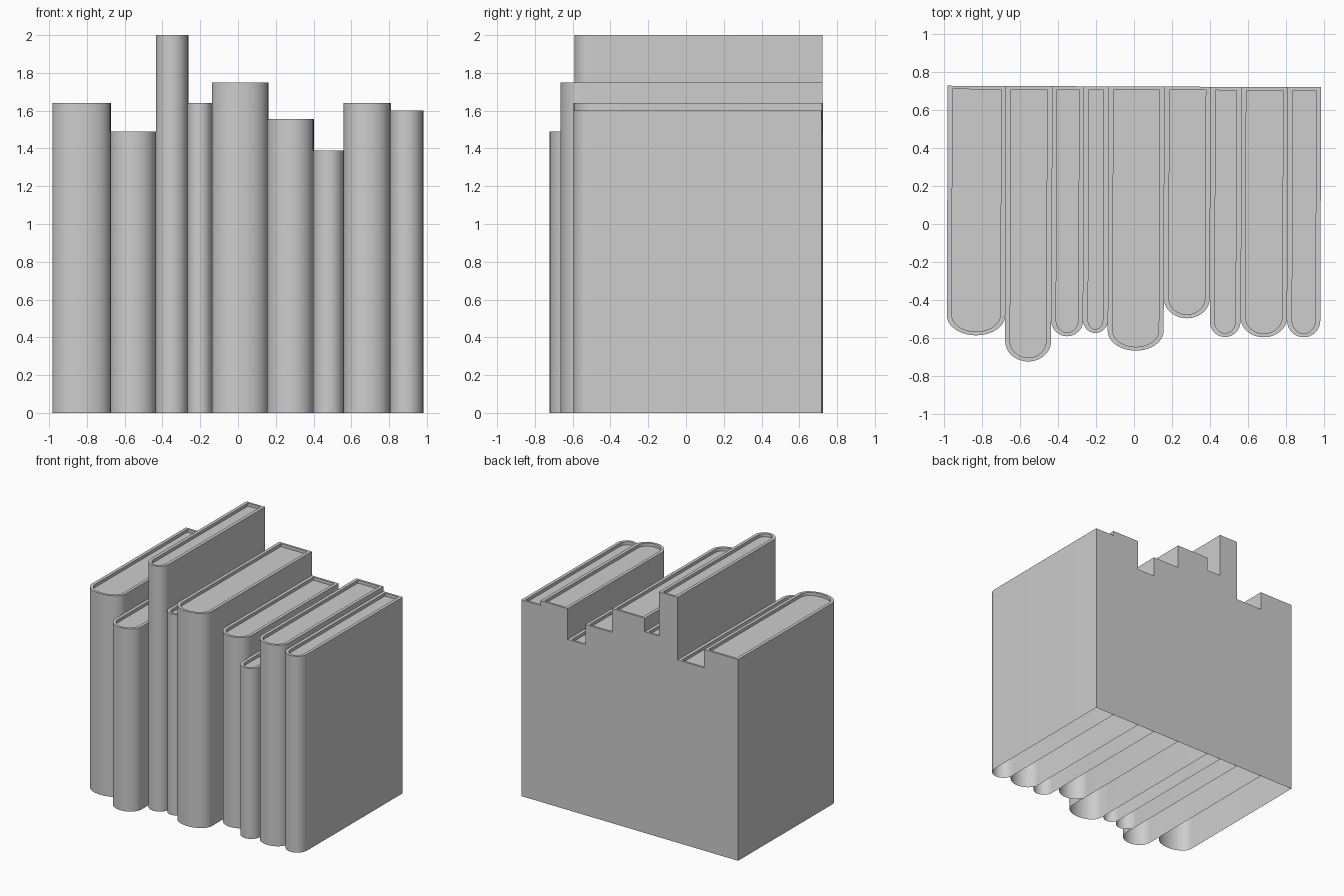
import bpy
import bmesh
import math

if "Cube" in bpy.data.objects:
    bpy.data.objects.remove(bpy.data.objects["Cube"], do_unlink=True)

grey = bpy.data.materials.new("plain grey")
grey.use_nodes = True
grey.diffuse_color = (0.61, 0.61, 0.61, 1)
grey.node_tree.nodes["Principled BSDF"].inputs["Base Color"].default_value = (0.61, 0.61, 0.61, 1)

BACK = 0.722
RIM = 0.026
RECESS = 0.025
STEPS = 20
ROW_TURN = math.radians(-0.23)


def outline(x0, x1, front, back, round_depth):
    """Book plan: square back corners and a half-ellipse spine."""
    mid, half = (x0 + x1) / 2, (x1 - x0) / 2
    pts = [(x1, back), (x0, back)]
    for i in range(STEPS + 1):
        a = math.pi * i / STEPS
        pts.append((mid - half * math.cos(a),
                    front + round_depth * (1 - math.sin(a))))
    return pts


def add_book(name, x0, x1, front, height):
    depth = min((x1 - x0) / 2, 0.105)
    outer = outline(x0, x1, front, BACK, depth)
    inner = outline(x0 + RIM, x1 - RIM, front + 0.02, BACK - 0.018, depth - 0.018)
    bm = bmesh.new()
    # Cover from the open foot up, over the rim, then down to the pages
    levels = ((outer, 0), (outer, height), (inner, height), (inner, height - RECESS))
    rings = [[bm.verts.new((x, y, z)) for x, y in plan] for plan, z in levels]
    n = len(outer)
    for low, high in zip(rings, rings[1:]):
        for i in range(n):
            j = (i + 1) % n
            bm.faces.new((low[i], low[j], high[j], high[i]))
    bm.faces.new(rings[-1])
    mesh = bpy.data.meshes.new(name)
    bm.to_mesh(mesh)
    bm.free()
    mesh.materials.append(grey)
    book = bpy.data.objects.new(name, mesh)
    # The whole row stands very slightly turned
    book.rotation_euler.z = ROW_TURN
    bpy.context.collection.objects.link(book)
    book.select_set(True)
    bpy.context.view_layer.objects.active = book


# Left edge, spine front and height of each book along the row
books = [(-0.981, -0.588, 1.64), (-0.674, -0.724, 1.49), (-0.433, -0.591, 2.0),
         (-0.265, -0.573, 1.64), (-0.136, -0.665, 1.75), (0.158, -0.494, 1.555),
         (0.4, -0.591, 1.39), (0.561, -0.592, 1.64), (0.806, -0.591, 1.6)]
edges = [b[0] for b in books] + [0.98]

bpy.ops.object.select_all(action='DESELECT')
for i, (x0, front, height) in enumerate(books):
    add_book(f"book_{i + 1}", x0, edges[i + 1], front, height)
bpy.ops.object.shade_smooth_by_angle(angle=math.radians(30))
